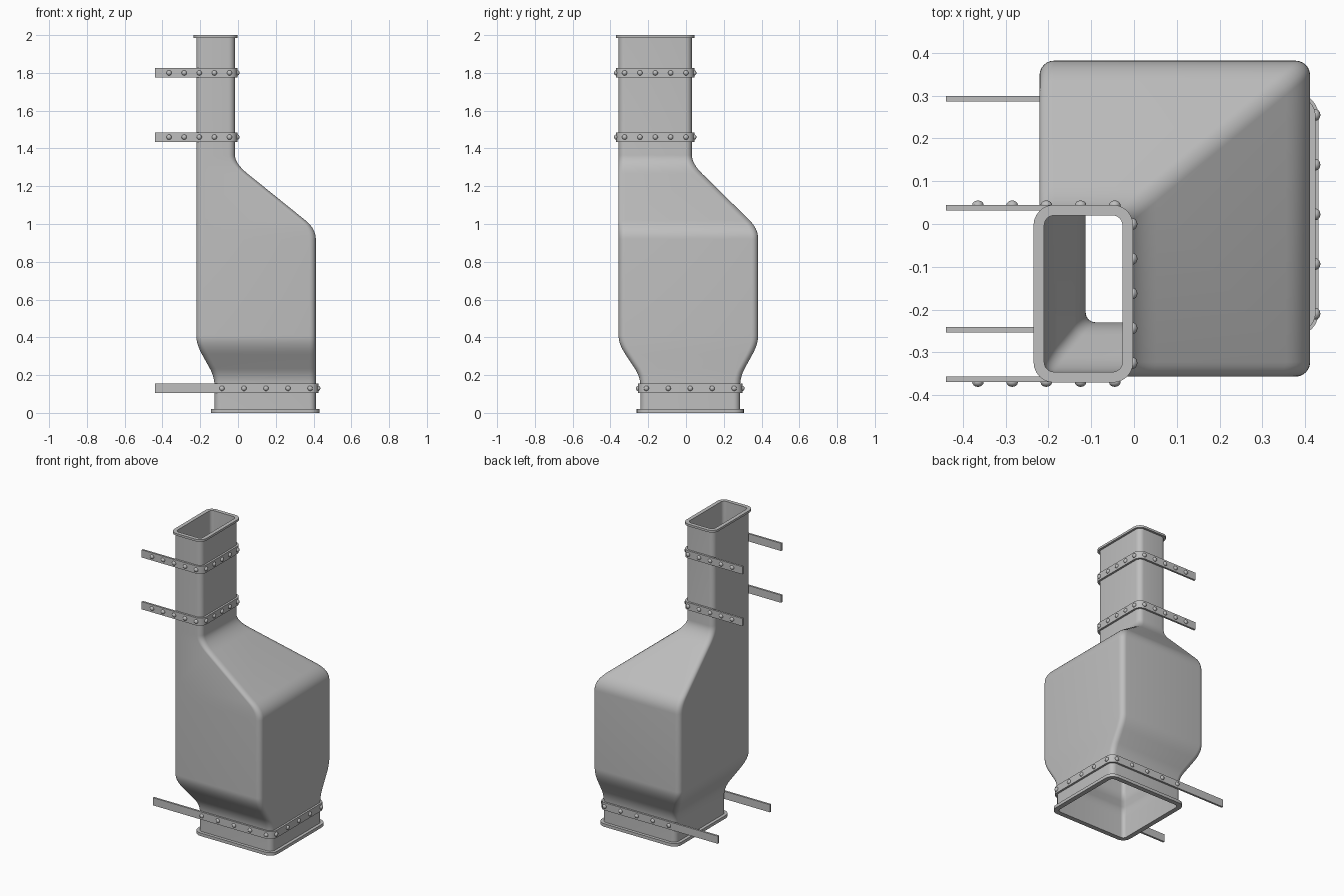
import bpy, bmesh, math
from mathutils import Vector, Matrix

cube = bpy.data.objects.get("Cube")
if cube:
    bpy.data.objects.remove(cube, do_unlink=True)

steel = bpy.data.materials.new("grey_steel")
steel.use_nodes = True
steel.diffuse_color = (0.52, 0.52, 0.52, 1)
steel.node_tree.nodes["Principled BSDF"].inputs["Base Color"].default_value = steel.diffuse_color


def finish(name, bm):
    bmesh.ops.recalc_face_normals(bm, faces=bm.faces)
    mesh = bpy.data.meshes.new(name)
    bm.to_mesh(mesh)
    bm.free()
    mesh.materials.append(steel)
    obj = bpy.data.objects.new(name, mesh)
    bpy.context.collection.objects.link(obj)
    bpy.ops.object.select_all(action="DESELECT")
    obj.select_set(True)
    bpy.context.view_layer.objects.active = obj
    bpy.ops.object.shade_smooth_by_angle(angle=math.radians(30))
    return obj


def arc(cx, cy, r, start, steps=6):
    return [(cx + r * math.cos(start + math.pi / 2 * i / steps),
             cy + r * math.sin(start + math.pi / 2 * i / steps)) for i in range(steps + 1)]


def rounded_rect(section, grow, radius):
    """Ring of points for a section (x0, x1, y0, y1, z)."""
    x0, x1, y0, y1, z = section
    x0, x1, y0, y1 = x0 - grow, x1 + grow, y0 - grow, y1 + grow
    r = radius + grow
    corners = [(x1 - r, y1 - r), (x0 + r, y1 - r), (x0 + r, y0 + r), (x1 - r, y0 + r)]
    return [(x, y, z) for k, (cx, cy) in enumerate(corners)
            for x, y in arc(cx, cy, r, k * math.pi / 2)]


def closed_band(name, rings):
    """Skin a loop of rings into a closed, hollow solid."""
    bm = bmesh.new()
    rows = [[bm.verts.new(p) for p in ring] for ring in rings]
    n = len(rows[0])
    for a, b in zip(rows, rows[1:] + rows[:1]):
        for i in range(n):
            j = (i + 1) % n
            bm.faces.new((a[i], a[j], b[j], b[i]))
    return finish(name, bm)


# Duct: offset rectangular sections joined by filleted transitions
NECK = (-0.124, 0.412, -0.241, 0.286)
BODY = (-0.221, 0.412, -0.357, 0.382)
TUBE = (-0.221, -0.016, -0.357, 0.031)
WALL = 0.011
RADIUS = 0.034


def at(section, z):
    return Vector(section + (z,))


keys = [at(NECK, 0.0), at(NECK, 0.19), at(BODY, 0.365), at(BODY, 0.975),
        at(TUBE, 1.32), at(TUBE, 2.0)]
sections = [keys[0]]
for before, corner, after in zip(keys, keys[1:], keys[2:]):
    a = corner.lerp(before, 0.055 / abs(corner[4] - before[4]))
    b = corner.lerp(after, 0.045 / abs(corner[4] - after[4]))
    for i in range(9):
        t = i / 8
        sections.append(a.lerp(corner, t).lerp(corner.lerp(b, t), t))
sections.append(keys[-1])

outer = [rounded_rect(s, 0, RADIUS) for s in sections]
inner = [rounded_rect(s, -WALL, RADIUS) for s in reversed(sections)]
closed_band("duct_shell", outer + inner)

# Flange at each open end
for name, section, low, high, lip in (("bottom_flange", NECK, 0.0, 0.02, 0.02),
                                      ("top_flange", TUBE, 1.986, 2.0, 0.014)):
    profile = [(-WALL, low), (lip, low), (lip, high), (-WALL, high)]
    closed_band(name, [rounded_rect(at(section, z), g, RADIUS) for g, z in profile])


# U-shaped mounting straps with rivets
THICK = 0.013
STRAP_END = -0.44


def strap(name, section, z, height):
    x1, y0, y1 = section[1:]

    def path(grow):
        r = RADIUS + grow
        xa, ya, yb = x1 + grow, y0 - grow, y1 + grow
        return ([(STRAP_END, ya)] + arc(xa - r, ya + r, r, -math.pi / 2)
                + arc(xa - r, yb - r, r, 0) + [(STRAP_END, yb)])

    bm = bmesh.new()
    rows = [[bm.verts.new((x, y, z + dz)) for x, y in path(g)]
            for g, dz in ((0, -height / 2), (THICK, -height / 2),
                          (THICK, height / 2), (0, height / 2))]
    for a, b in zip(rows, rows[1:] + rows[:1]):
        for i in range(len(a) - 1):
            bm.faces.new((a[i], a[i + 1], b[i + 1], b[i]))
    for end in (0, -1):
        bm.faces.new([row[end] for row in rows])
    finish(name, bm)


def rivets(name, section, z, leg_x, side_y):
    x1, y0, y1 = section[1:]
    spots = [((x1 + THICK, y, z), (1, 1, 0)) for y in side_y]
    for x in leg_x:
        spots += [((x, y0 - THICK, z), (0, 0, 1)), ((x, y1 + THICK, z), (0, 0, 1))]
    bm = bmesh.new()
    for place, facing in spots:
        size = (0.011, 0.0135, 0.0135) if facing[0] else (0.0135, 0.011, 0.0135)
        bmesh.ops.create_uvsphere(bm, u_segments=16, v_segments=10, radius=1,
                                  matrix=Matrix.Translation(place) @ Matrix.Diagonal(size + (1,)))
    finish(name, bm)


def spaced(first, last, count=5):
    return [first + (last - first) * i / (count - 1) for i in range(count)]


for name, section, z, legs, sides in (
        ("top_strap", TUBE, 1.8, spaced(-0.365, -0.045), spaced(-0.325, 0.0)),
        ("middle_strap", TUBE, 1.46, spaced(-0.365, -0.045), spaced(-0.325, 0.0)),
        ("bottom_strap", NECK, 0.13, spaced(-0.085, 0.382), spaced(-0.21, 0.255))):
    strap(name, section, z, 0.05)
    rivets(name + "_rivets", section, z, legs, sides)
